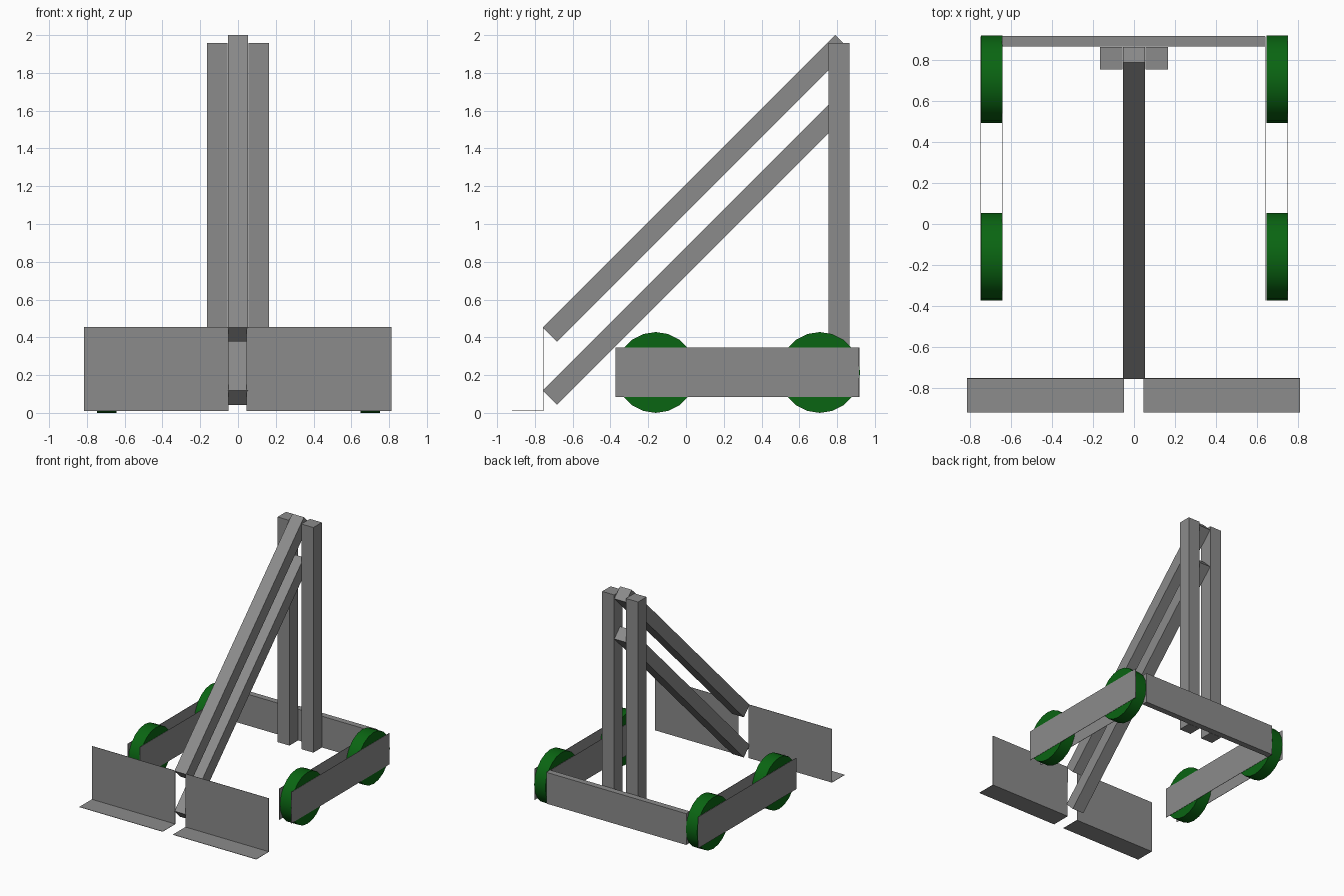
import bpy
from math import pi, radians, sqrt

if "Cube" in bpy.data.objects:
    bpy.data.objects.remove(bpy.data.objects["Cube"])


def material(name, colour):
    mat = bpy.data.materials.new(name)
    mat.diffuse_color = (*colour, 1)
    mat.use_nodes = True
    mat.node_tree.nodes["Principled BSDF"].inputs["Base Color"].default_value = mat.diffuse_color
    return mat


green = material("green_paint", (0.003, 0.13, 0.006))
grey = material("dark_grey_steel", (0.26, 0.26, 0.26))


def box(name, x, y, z):
    bpy.ops.mesh.primitive_cube_add(size=1, location=(sum(x) / 2, sum(y) / 2, sum(z) / 2))
    obj = bpy.context.object
    obj.name = name
    obj.scale = (x[1] - x[0], y[1] - y[0], z[1] - z[0])
    obj.data.materials.append(grey)
    return obj


def sheet(name, x0, x1, profile):
    """Thin sheet metal: a (y, z) profile stretched between two x positions."""
    verts = [(x, y, z) for y, z in profile for x in (x0, x1)]
    faces = [(2 * i, 2 * i + 1, 2 * i + 3, 2 * i + 2) for i in range(len(profile) - 1)]
    mesh = bpy.data.meshes.new(name)
    mesh.from_pydata(verts, [], faces)
    mesh.materials.append(grey)
    obj = bpy.data.objects.new(name, mesh)
    bpy.context.collection.objects.link(obj)
    mod = obj.modifiers.new("thickness", "SOLIDIFY")
    mod.thickness, mod.offset = 0.003, 0
    return obj


# Mast uprights
for side, s in (("left", -1), ("right", 1)):
    box(f"mast_upright_{side}", sorted((s * 0.055, s * 0.165)), (0.755, 0.866), (0.085, 1.957))

# Parallel lifting arms, sloping at 45 degrees
length, thick = 1.548 * sqrt(2), 0.106
for name, top in (("upper", 2.0), ("lower", 1.666)):
    # centre = midpoint of the top edge, moved half the thickness inwards
    d = thick / 2 / sqrt(2)
    bpy.ops.mesh.primitive_cube_add(size=1, location=(0, 0.79 - 0.774 + d, top - 0.774 - d),
                                    rotation=(radians(45), 0, 0))
    arm = bpy.context.object
    arm.name = f"{name}_lift_arm"
    arm.scale = (0.108, length, thick)
    arm.data.materials.append(grey)

# Rear cross beam
box("rear_beam", (-0.643, 0.641), (0.868, 0.918), (0.085, 0.345))

# Side rail plates, inside and outside the wheels
for name, x in (("left_outer", -0.752), ("left_inner", -0.643),
                ("right_inner", 0.641), ("right_outer", 0.752)):
    box(f"{name}_rail", (x - 0.0015, x + 0.0015), (-0.373, 0.917), (0.085, 0.345))

# Wheels
for side, x in (("left", -0.695), ("right", 0.7)):
    for end, y in (("front", -0.16), ("rear", 0.708)):
        bpy.ops.mesh.primitive_cylinder_add(vertices=20, radius=0.214, depth=0.103,
                                            location=(x, y, 0.214), rotation=(0, pi / 2, 0))
        wheel = bpy.context.object
        wheel.name = f"{end}_{side}_wheel"
        wheel.data.materials.append(green)
        bpy.ops.object.shade_smooth_by_angle(angle=radians(30))

# Load plates: L-shaped sheets
for name, x0, x1 in (("left", -0.815, -0.049), ("right", 0.046, 0.812)):
    sheet(f"{name}_load_plate", x0, x1, [(-0.755, 0.455), (-0.755, 0.011), (-0.92, 0.011)])
